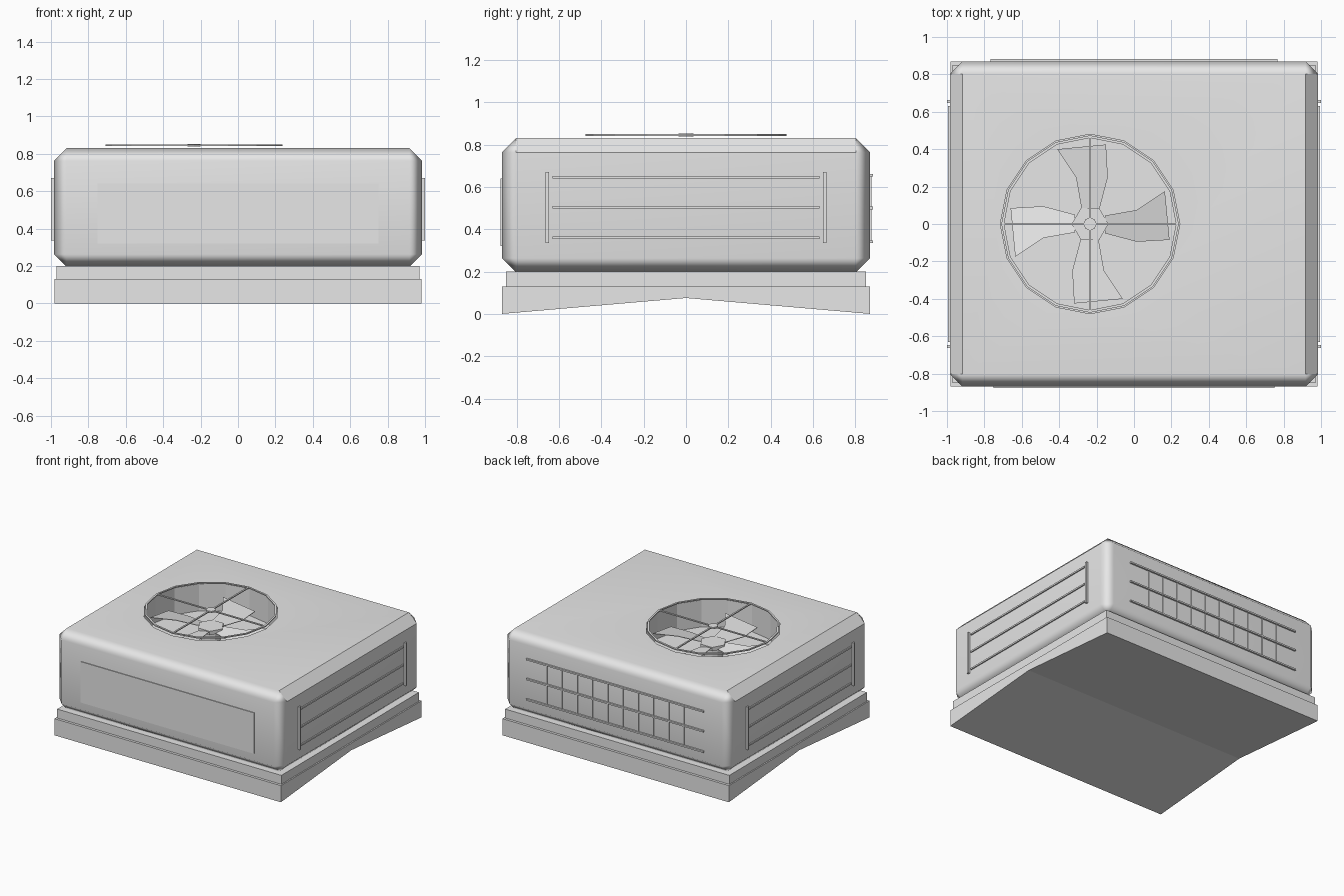
import bpy, bmesh, math
from mathutils import Matrix, Vector

if "Cube" in bpy.data.objects:
    bpy.data.objects.remove(bpy.data.objects["Cube"])

grey = bpy.data.materials.new("light_grey")
grey.diffuse_color = (0.8, 0.8, 0.8, 1)
grey.use_nodes = True
grey.node_tree.nodes["Principled BSDF"].inputs["Base Color"].default_value = grey.diffuse_color
FAN = Vector((-0.235, 0, 0))


def finish(name, bm):
    bmesh.ops.recalc_face_normals(bm, faces=bm.faces)
    me = bpy.data.meshes.new(name)
    bm.to_mesh(me)
    bm.free()
    me.materials.append(grey)
    ob = bpy.data.objects.new(name, me)
    bpy.context.collection.objects.link(ob)
    return ob


def add_box(bm, lo, hi):
    lo, hi = Vector(lo), Vector(hi)
    m = Matrix.Translation((lo + hi) / 2) @ Matrix.Diagonal((*(hi - lo), 1))
    return bmesh.ops.create_cube(bm, size=1, matrix=m)


def extrude(bm, pts, vec):
    """Solid from an outline pushed along a vector."""
    f = bm.faces.new([bm.verts.new(p) for p in pts])
    r = bmesh.ops.extrude_face_region(bm, geom=[f], use_keep_orig=True)
    vs = [v for v in r["geom"] if isinstance(v, bmesh.types.BMVert)]
    bmesh.ops.translate(bm, verts=vs, vec=vec)


def circle(n, r, z):
    return [FAN + Vector((r * math.cos(2 * math.pi * i / n),
                          r * math.sin(2 * math.pi * i / n), z)) for i in range(n)]


def prism(name, n, r, z0, z1):
    bm = bmesh.new()
    extrude(bm, circle(n, r, z0), (0, 0, z1 - z0))
    return finish(name, bm)


# roof curb: lower skirt with a ridge-shaped underside, and upper step
bm = bmesh.new()
extrude(bm, [(-0.98, y, z) for y, z in
             [(-0.87, 0), (0, 0.075), (0.87, 0), (0.87, 0.13), (-0.87, 0.13)]], (1.96, 0, 0))
finish("base_skirt", bm)
bm = bmesh.new()
add_box(bm, (-0.97, -0.85, 0.13), (0.97, 0.85, 0.2))
finish("base_step", bm)

# chamfered housing with softened corners
bm = bmesh.new()
add_box(bm, (-0.985, -0.87, 0.195), (0.985, 0.87, 0.83))
bmesh.ops.bevel(bm, geom=bm.edges[:], offset=0.068, segments=1, affect='EDGES')
bm.normal_update()
for f in bm.faces:
    n = f.normal
    f.smooth = not (n.z > 0.5 and abs(n.x) > 0.5 and abs(n.y) < 0.1)
housing = finish("housing", bm)

# round fan well cut into the top
cutter = prism("well_cutter", 16, 0.48, 0.62, 1.0)
cutter.hide_render = True
mod = housing.modifiers.new("well", 'BOOLEAN')
mod.operation = 'DIFFERENCE'
mod.solver = 'EXACT'
mod.object = cutter
bpy.context.view_layer.objects.active = housing
bpy.ops.object.modifier_apply(modifier="well")
bpy.data.objects.remove(cutter)
housing.modifiers.new("soft_corners", 'WEIGHTED_NORMAL').keep_sharp = True

# fan motor, hub and four pitched blades
prism("fan_motor", 12, 0.07, 0.61, 0.7)
prism("fan_hub", 6, 0.098, 0.695, 0.725)
bm = bmesh.new()
outline = [(-0.045, 0.08), (0.05, 0.08), (0.095, 0.25),
           (0.085, 0.425), (-0.175, 0.40), (-0.075, 0.25)]
for k in range(4):
    rot = Matrix.Rotation(k * math.pi / 2, 4, 'Z')
    extrude(bm, [FAN + rot @ Vector((x, y, 0.71 - 0.2 * x)) for x, y in outline],
            (0, 0, 0.004))
finish("fan_blades", bm)

# guard over the fan: ring, cross bars and centre boss
bm = bmesh.new()
loops = [[bm.verts.new(p) for p in circle(16, r, z)]
         for r, z in [(0.46, 0.841), (0.474, 0.841), (0.474, 0.849), (0.46, 0.849)]]
for a, b in zip(loops, loops[1:] + loops[:1]):
    for i in range(16):
        j = (i + 1) % 16
        bm.faces.new((a[i], a[j], b[j], b[i]))
finish("guard_ring", bm)
bm = bmesh.new()
for hx, hy in [(0.465, 0.006), (0.006, 0.465)]:
    add_box(bm, FAN + Vector((-hx, -hy, 0.841)), FAN + Vector((hx, hy, 0.849)))
finish("guard_bars", bm)
prism("guard_boss", 8, 0.035, 0.839, 0.852)

# thin access panel on the front
bm = bmesh.new()
add_box(bm, (-0.75, -0.876, 0.32), (0.75, -0.865, 0.64))
finish("front_panel", bm)

# side louvres: three slats between two uprights on each side
for s, name in [(1, "right"), (-1, "left")]:
    bm = bmesh.new()
    for z in (0.36, 0.503, 0.645):
        add_box(bm, (s * 0.988 - 0.006, -0.63, z - 0.006), (s * 0.988 + 0.006, 0.63, z + 0.006))
    for y in (-0.655, 0.655):
        add_box(bm, (s * 0.99 - 0.01, y - 0.008, 0.335), (s * 0.99 + 0.01, y + 0.008, 0.67))
    finish(name + "_louvres", bm)

# back grille: three rails with evenly spaced upright fins
bm = bmesh.new()
for z in (0.34, 0.5, 0.655):
    add_box(bm, (-0.767, 0.865, z - 0.006), (0.767, 0.883, z + 0.006))
finish("back_rails", bm)
bm = bmesh.new()
for i in range(10):
    x = (i - 4.5) * 0.132
    add_box(bm, (x - 0.003, 0.865, 0.34), (x + 0.003, 0.876, 0.655))
finish("back_fins", bm)
